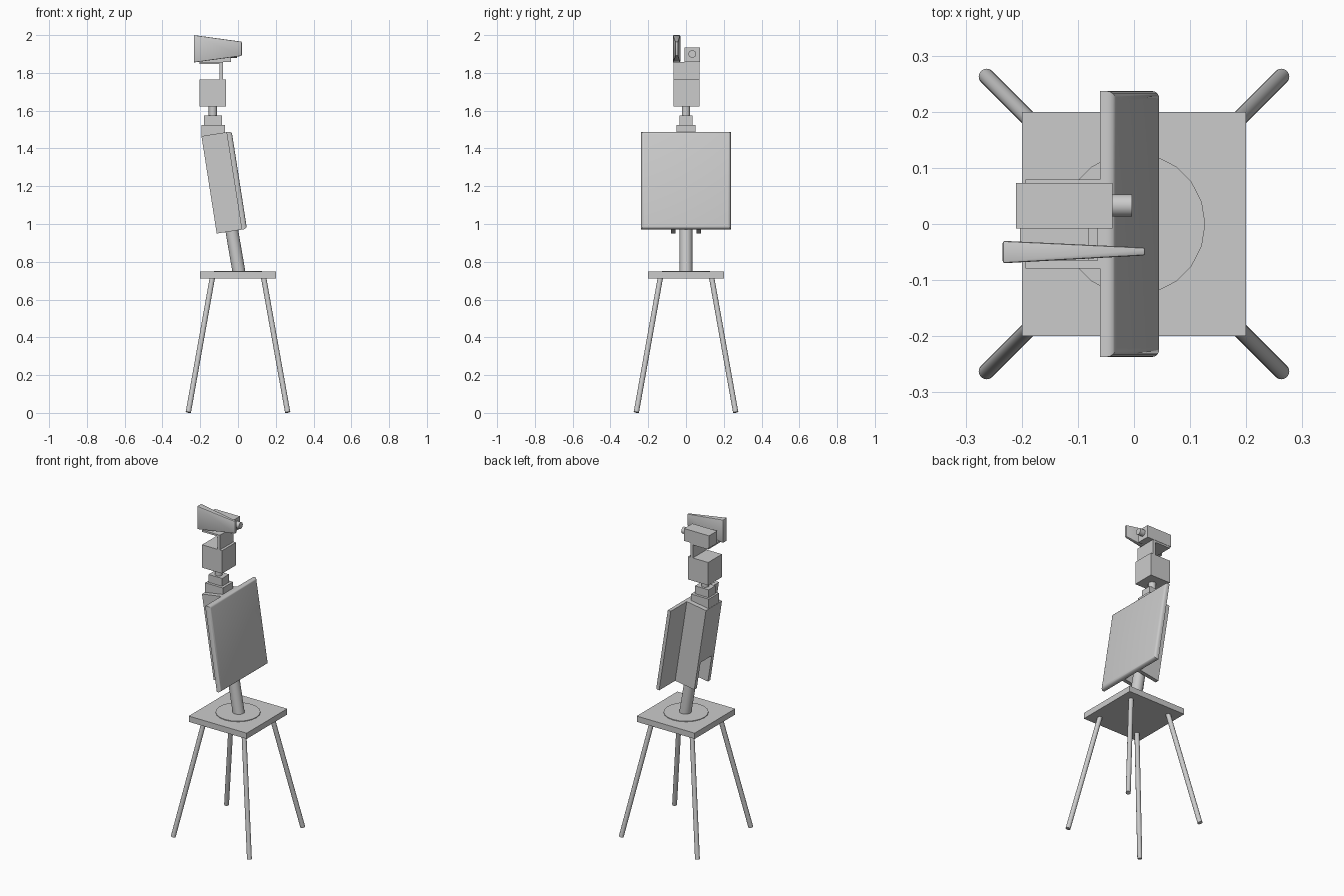
import bpy, bmesh, math
from mathutils import Matrix, Vector

if "Cube" in bpy.data.objects:
    bpy.data.objects.remove(bpy.data.objects["Cube"], do_unlink=True)

# Single plain grey for the whole model
GREY = (0.6, 0.6, 0.6, 1.0)
grey = bpy.data.materials.new("plain_grey")
grey.use_nodes = True
grey.diffuse_color = GREY
grey.node_tree.nodes["Principled BSDF"].inputs["Base Color"].default_value = GREY


def finish(name, bm, smooth=False):
    mesh = bpy.data.meshes.new(name)
    bmesh.ops.recalc_face_normals(bm, faces=bm.faces)
    bm.to_mesh(mesh)
    bm.free()
    mesh.materials.append(grey)
    obj = bpy.data.objects.new(name, mesh)
    bpy.context.collection.objects.link(obj)
    if smooth:
        bpy.ops.object.select_all(action='DESELECT')
        obj.select_set(True)
        bpy.context.view_layer.objects.active = obj
        bpy.ops.object.shade_smooth_by_angle(angle=math.radians(40))
    return obj


def box_mesh(x, y, z):
    """Box filling the given (low, high) ranges."""
    bm = bmesh.new()
    bmesh.ops.create_cube(bm, size=1)
    for v in bm.verts:
        v.co = [lo + (c + 0.5) * (hi - lo) for c, (lo, hi) in zip(v.co, (x, y, z))]
    return bm


def box(name, x, y, z, matrix=Matrix()):
    bm = box_mesh(x, y, z)
    bm.transform(matrix)
    return finish(name, bm)


def rod(name, start, end, radius, sides=16):
    a, b = Vector(start), Vector(end)
    bm = bmesh.new()
    bmesh.ops.create_cone(bm, cap_ends=True, segments=sides, radius1=radius,
                          radius2=radius, depth=(b - a).length)
    turn = (b - a).to_track_quat('Z', 'Y').to_matrix().to_4x4()
    bm.transform(Matrix.Translation((a + b) / 2) @ turn)
    return finish(name, bm, True)


# Stool: square top, swivel disc and four splayed legs
box("stool_top", (-0.2, 0.2), (-0.2, 0.2), (0.712, 0.748))
rod("swivel_disc", (0, 0, 0.74), (0, 0, 0.752), 0.127, 20)
for sx, side in ((-1, "right"), (1, "left")):
    for sy, end in ((-1, "front"), (1, "back")):
        rod(f"{end}_{side}_leg", (sx * 0.263, sy * 0.263, 0.003),
            (sx * 0.135, sy * 0.135, 0.72), 0.014)

# Leaning post
rod("post", (0.006, 0, 0.74), (-0.056, 0, 1.1), 0.034, 24)

# Torso: leaning open channel behind a broad chest plate
lean = Matrix.Translation((-0.061, 0, 1.486)) @ Matrix.Rotation(math.radians(-8.9), 4, 'Y')
DEPTH, HALF, WALL, LENGTH = 0.134, 0.079, 0.024, 0.522
for s, side in ((-1, "front"), (1, "back")):
    inner, outer = s * (HALF - WALL), s * HALF
    box(f"torso_{side}_wall", (-DEPTH, 0), (min(inner, outer), max(inner, outer)),
        (-LENGTH, 0), lean)
box("torso_rear_wall", (-DEPTH, -DEPTH + WALL), (-HALF + WALL, HALF - WALL),
    (-LENGTH + 0.17, 0), lean)
box("torso_cap", (-DEPTH + WALL, 0), (-HALF + WALL, HALF - WALL), (-WALL, 0), lean)

# Chest plate with rounded outer rim
plate = box_mesh((0, 0.028), (-0.237, 0.237), (-LENGTH, 0))
rim = [e for e in plate.edges if all(v.co.x > 0.02 for v in e.verts)]
bmesh.ops.bevel(plate, geom=rim, offset=0.016, segments=4, profile=0.5, affect='EDGES')
plate.transform(lean)
finish("chest_plate", plate, True)

# Stepped shoulders and neck
box("lower_collar", (-0.192, -0.07), (-0.05, 0.05), (1.462, 1.525))
box("upper_collar", (-0.18, -0.086), (-0.034, 0.034), (1.525, 1.574))
rod("neck", (-0.133, 0, 1.57), (-0.133, 0, 1.625), 0.022)

# Head block with an angle bracket
HEAD_Y = (-0.065, 0.071)
box("head_block", (-0.203, -0.064), HEAD_Y, (1.622, 1.765))
box("bracket_upright", (-0.097, -0.08), HEAD_Y, (1.765, 1.846))
box("bracket_shelf", (-0.203, -0.08), HEAD_Y, (1.846, 1.857))

# Camera body and lens
box("camera_body", (-0.21, -0.038), (-0.008, 0.073), (1.857, 1.934))
rod("camera_lens", (-0.045, 0.033, 1.9), (-0.004, 0.033, 1.9), 0.02, 20)

# Tapered horn beside the camera, narrow towards the lens end
horn = box_mesh((-0.234, 0.02), (-0.07, -0.03), (1.855, 2.0))
for v in horn.verts:
    if v.co.x > 0:
        v.co.y = -0.049 + (v.co.y + 0.05) * 0.35
        v.co.z = 1.9275 + (v.co.z - 1.9275) * 0.52
bmesh.ops.bevel(horn, geom=horn.edges[:], offset=0.004, segments=2, profile=0.5, affect='EDGES')
finish("horn", horn, True)
